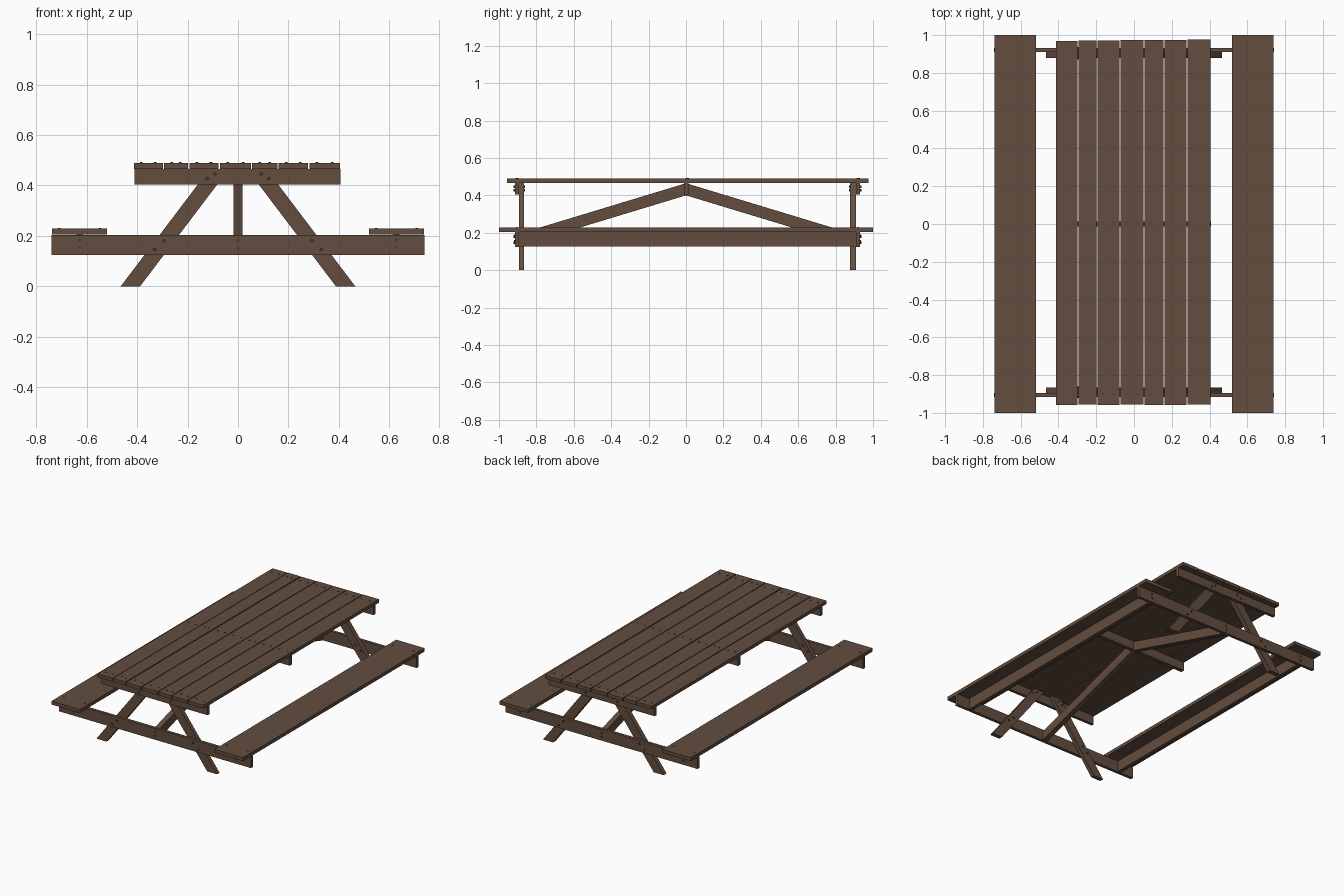
import bpy, bmesh, math, random
from mathutils import Matrix, Vector

if "Cube" in bpy.data.objects:
    bpy.data.objects.remove(bpy.data.objects["Cube"])

random.seed(4)


def material(name, col):
    m = bpy.data.materials.new(name)
    m.diffuse_color = (*col, 1)
    m.use_nodes = True
    m.node_tree.nodes["Principled BSDF"].inputs["Base Color"].default_value = m.diffuse_color
    return m


WOOD = material("brown wood", (0.125, 0.075, 0.049))
NAIL = material("dark fixings", (0.075, 0.048, 0.034))


def finish(bm, name, mat):
    bmesh.ops.recalc_face_normals(bm, faces=bm.faces)
    me = bpy.data.meshes.new(name)
    bm.to_mesh(me)
    bm.free()
    me.materials.append(mat)
    ob = bpy.data.objects.new(name, me)
    bpy.context.collection.objects.link(ob)
    return ob


def board(name, x0, x1, y0, y1, z0, z1):
    bm = bmesh.new()
    bmesh.ops.create_cube(bm, size=1)
    for v in bm.verts:
        v.co = Vector((x1 if v.co.x > 0 else x0,
                       y1 if v.co.y > 0 else y0,
                       z1 if v.co.z > 0 else z0))
    return finish(bm, name, WOOD)


def prism(name, pts, a, b, axis):
    """Extrude a 2D outline (u, z) along x or y from a to b."""
    bm = bmesh.new()
    vs = [bm.verts.new((a, u, z) if axis == 'x' else (u, a, z)) for u, z in pts]
    f = bm.faces.new(vs)
    r = bmesh.ops.extrude_face_region(bm, geom=[f])
    d = Vector((b - a, 0, 0)) if axis == 'x' else Vector((0, b - a, 0))
    bmesh.ops.translate(bm, vec=d, verts=[e for e in r['geom'] if isinstance(e, bmesh.types.BMVert)])
    return finish(bm, name, WOOD)


def pins(name, spots, radius, length, axis):
    """Short cylinders at every spot, joined in one object."""
    bm = bmesh.new()
    rot = Matrix.Rotation(math.pi / 2, 4, 'X') if axis == 'y' else Matrix()
    for p in spots:
        bmesh.ops.create_cone(bm, cap_ends=True, segments=8, radius1=radius, radius2=radius,
                              depth=length, matrix=Matrix.Translation(p) @ rot)
    return finish(bm, name, NAIL)


# table top planks, slightly uneven
EDGES = [(-0.413, -0.298), (-0.293, -0.199), (-0.193, -0.077), (-0.071, 0.051),
         (0.056, 0.156), (0.161, 0.277), (0.283, 0.404)]
nails = []
for i, (a, b) in enumerate(EDGES):
    j = random.uniform(-0.002, 0.002)
    board(f"top_plank_{i + 1}", a, b, -0.957 + j, 0.970 + i * 0.001, 0.466, 0.489 + j / 2)
    for y in (-0.903, 0.007, 0.921):
        for x in (a + 0.03, b - 0.03):
            nails.append((x, y + random.uniform(-0.004, 0.004), 0.489))

# benches with a stiffening board underneath
for s, side in ((-1, "left"), (1, "right")):
    x0, x1 = sorted((s * 0.519, s * 0.738))
    board(f"{side}_bench_seat", x0, x1, -1, 1, 0.205, 0.229)
    board(f"{side}_bench_rail", s * 0.628 - 0.013, s * 0.628 + 0.013, -0.893, 0.912, 0.128, 0.205)
    for y in (-0.905, 0.921):
        for x in (x0 + 0.03, x1 - 0.03):
            nails.append((x, y, 0.229))
pins("nails", nails, 0.005, 0.006, 'z')

# end frames: seat beam, top cleat and two splayed legs
LEG = [(0.465, 0), (0.388, 0), (0.035, 0.466), (0.112, 0.466)]
for end, outer, inner, leg in (("front", -0.915, -0.894, -0.866), ("back", 0.931, 0.910, 0.878)):
    y0, y1 = sorted((outer, inner))
    board(f"{end}_seat_beam", -0.74, 0.74, y0, y1, 0.125, 0.204)
    board(f"{end}_top_cleat", -0.41, 0.407, y0, y1, 0.404, 0.466)
    for s, side in ((-1, "left"), (1, "right")):
        prism(f"{end}_{side}_leg", [(s * x, z) for x, z in LEG], inner, leg, 'y')
    mid = (outer + leg) / 2
    through = [(s * x, mid, z) for s in (-1, 1)
               for x, z in ((0.33, 0.146), (0.293, 0.18), (0.122, 0.427), (0.092, 0.446))]
    pins(f"{end}_leg_bolts", through, 0.007, abs(outer - leg) + 0.012, 'y')
    heads = [(s * 0.628, outer, z) for s in (-1, 1) for z in (0.155, 0.184)]
    heads += [(0, outer, z) for z in (0.15, 0.18)]
    pins(f"{end}_beam_bolts", heads, 0.007, 0.008, 'y')

# middle cleat and the two long diagonal braces
board("middle_top_cleat", -0.41, 0.407, -0.012, 0.014, 0.404, 0.466)
for end, y in (("front", -0.894), ("back", 0.910)):
    k = 0.303 * abs(y)
    prism(f"{end}_diagonal_brace", [(0, 0.465), (0, 0.400), (y, 0.400 - k), (y, 0.465 - k)],
          -0.018, 0.018, 'x')
